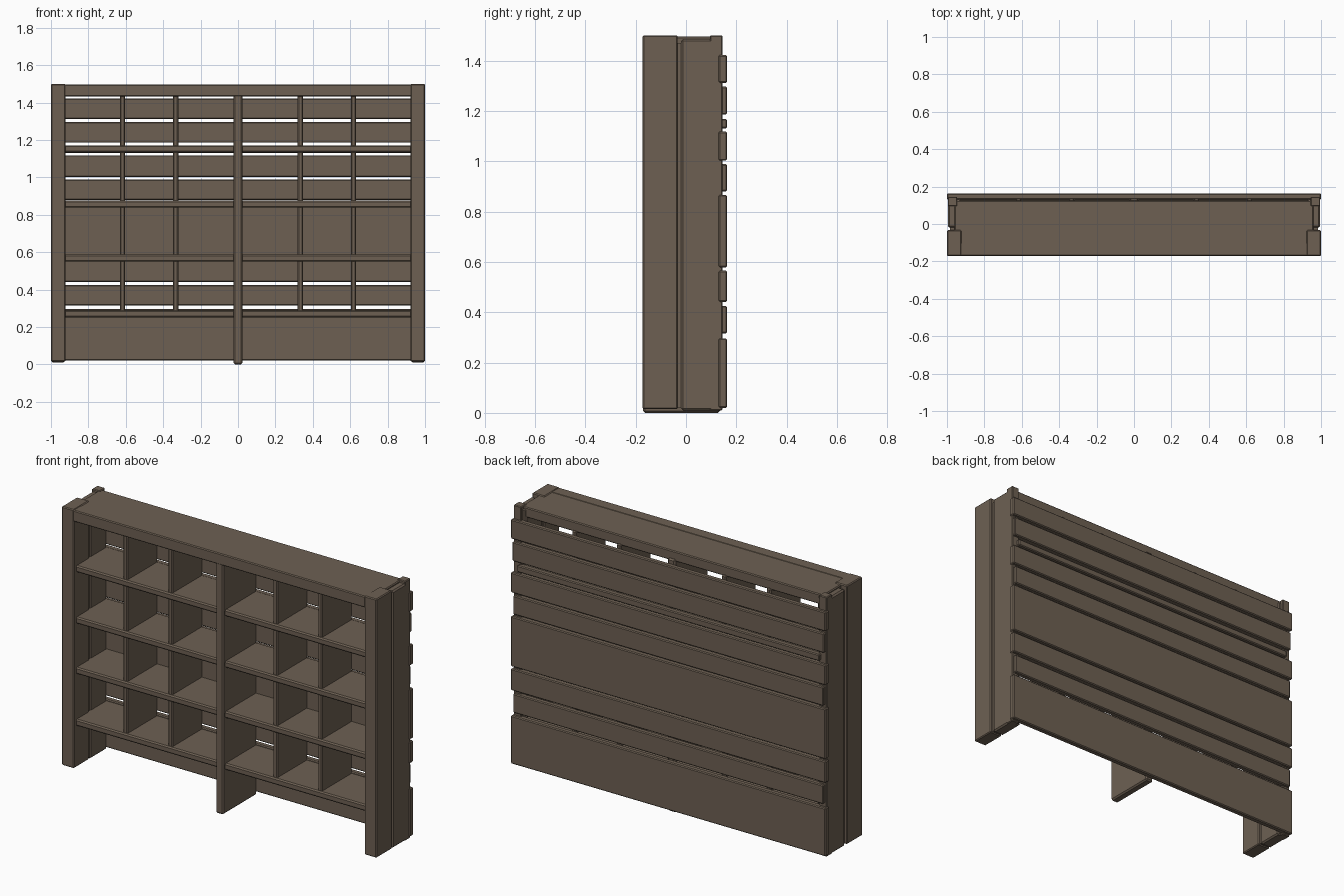
import bpy

if "Cube" in bpy.data.objects:
    bpy.data.objects.remove(bpy.data.objects["Cube"])

wood = bpy.data.materials.new("weathered brown wood")
wood.diffuse_color = (0.155, 0.118, 0.086, 1)
wood.use_nodes = True
wood.node_tree.nodes["Principled BSDF"].inputs["Base Color"].default_value = wood.diffuse_color


def board(name, x, y, z, bevel=0.005):
    """Box board given by its (min, max) range on each axis."""
    spans = (x, y, z)
    bpy.ops.mesh.primitive_cube_add(size=1, location=[(a + b) / 2 for a, b in spans])
    ob = bpy.context.object
    ob.name = name
    ob.scale = [b - a for a, b in spans]
    bpy.ops.object.transform_apply(location=False, rotation=False, scale=True)
    ob.data.materials.append(wood)
    if bevel:
        mod = ob.modifiers.new("worn_edges", 'BEVEL')
        mod.width = bevel
        mod.segments = 1
    return ob


def mirrored(name, x, y, z, bevel=0.005):
    for side, s in (("right", 1), ("left", -1)):
        board(f"{name}_{side}", sorted((s * x[0], s * x[1])), y, z, bevel)


# Side uprights: front post, grooved core, rear board and rear corner block
mirrored("front_post", (0.922, 1.0), (-0.172, -0.033), (0.015, 1.5))
mirrored("side_core", (0.93, 0.985), (-0.05, 0.0), (0.02, 1.47), 0)
mirrored("rear_side_board", (0.925, 0.995), (-0.02, 0.13), (0.01, 1.485), 0.008)
mirrored("rear_corner_block", (0.945, 0.995), (0.095, 0.145), (0.01, 1.5), 0.004)

# Top: front rail plus deep top board
board("top_rail", (-0.93, 0.93), (-0.172, -0.10), (1.432, 1.497))
board("top_board", (-0.96, 0.96), (-0.11, 0.125), (1.437, 1.495))

# Central divider running down to the floor
board("central_divider", (-0.024, 0.024), (-0.17, 0.135), (0.0, 1.45), 0.008)

# Shelves
for i, z in enumerate((0.27, 0.568, 0.857, 1.152)):
    board(f"shelf_{i + 1}", (-0.935, 0.935), (-0.15, 0.135), (z - 0.019, z + 0.019), 0.007)

# Thin upright dividers
for i, x in enumerate((0.333, 0.618)):
    mirrored(f"thin_divider_{i + 1}", (x - 0.014, x + 0.014), (-0.14, 0.135),
             (0.27, 1.445), 0.006)

# Rear slats: bottom to top, each with its end position
slats = ((0.02, 0.296, 1.0), (0.316, 0.425, 0.985), (0.441, 0.565, 1.0),
         (0.578, 0.866, 1.0), (0.88, 0.988, 0.985), (1.002, 1.118, 1.0),
         (1.13, 1.168, 0.96), (1.185, 1.296, 0.99), (1.311, 1.422, 1.0))
for i, (low, high, end) in enumerate(slats):
    board(f"rear_slat_{i + 1}", (-end, end), (0.13, 0.163), (low, high), 0.005)
